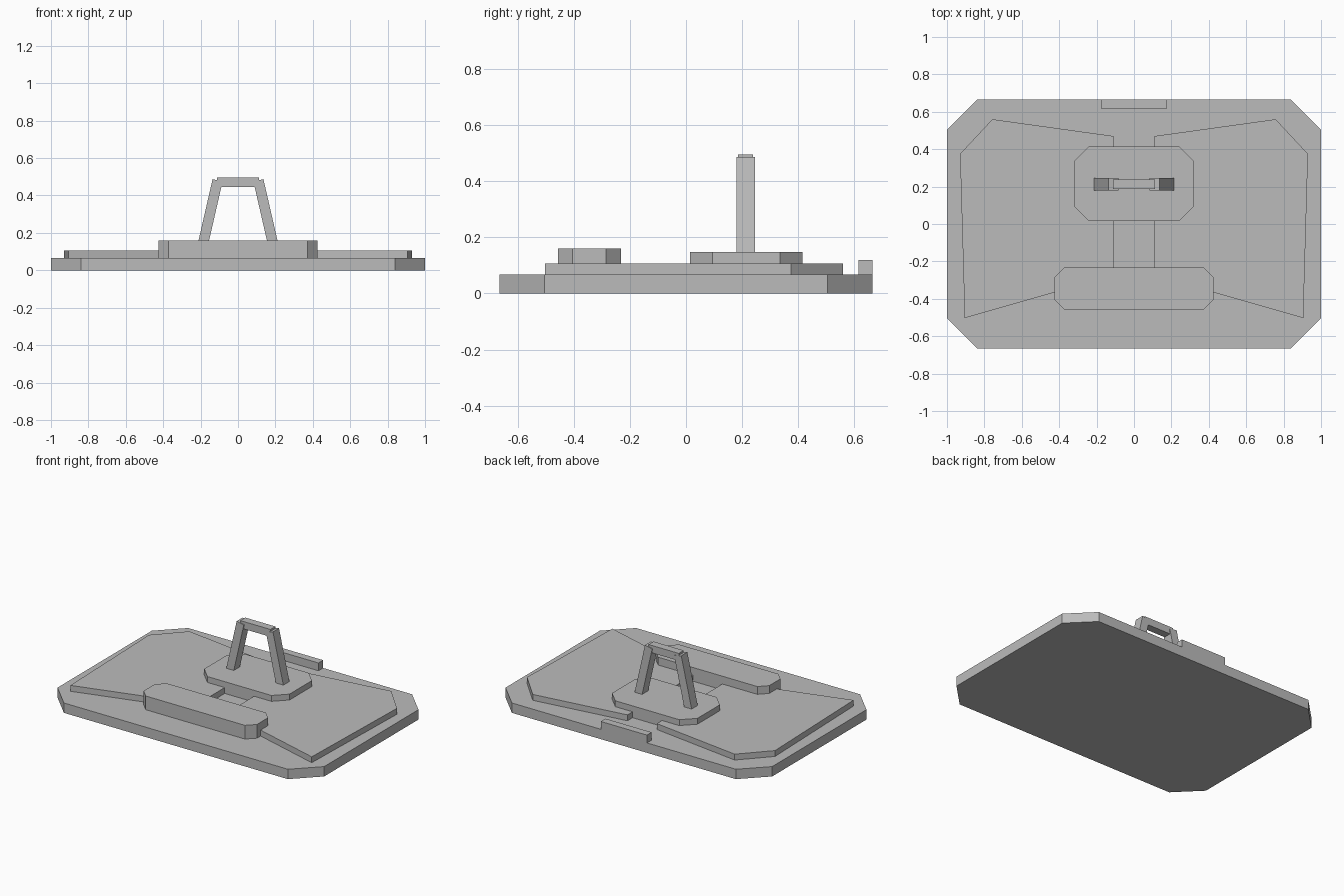
import bpy
import bmesh
from math import radians, sin, cos
from mathutils import Vector

cube = bpy.data.objects.get("Cube")
if cube:
    bpy.data.objects.remove(cube, do_unlink=True)

grey = bpy.data.materials.new("plain_grey")
grey.use_nodes = True
grey.diffuse_color = (0.5, 0.5, 0.5, 1)
grey.node_tree.nodes["Principled BSDF"].inputs["Base Color"].default_value = (0.5, 0.5, 0.5, 1)


def prism(name, points, direction):
    """Extrude a flat polygon of 3D points along a direction."""
    bm = bmesh.new()
    face = bm.faces.new([bm.verts.new(p) for p in points])
    new = bmesh.ops.extrude_face_region(bm, geom=[face])["geom"]
    bmesh.ops.translate(bm, vec=direction,
                        verts=[v for v in new if isinstance(v, bmesh.types.BMVert)])
    bmesh.ops.recalc_face_normals(bm, faces=bm.faces)
    mesh = bpy.data.meshes.new(name)
    bm.to_mesh(mesh)
    bm.free()
    mesh.materials.append(grey)
    obj = bpy.data.objects.new(name, mesh)
    bpy.context.collection.objects.link(obj)
    return obj


def plate(name, outline, z0, z1):
    return prism(name, [(x, y, z0) for x, y in outline], (0, 0, z1 - z0))


def octagon(hx, y0, y1, c):
    """Rectangle with its four corners cut by c."""
    right = [(hx - c, y0), (hx, y0 + c), (hx, y1 - c), (hx - c, y1)]
    return right + [(-x, y) for x, y in reversed(right)]


def box(name, hx, y0, y1, z0, z1):
    return plate(name, [(-hx, y0), (hx, y0), (hx, y1), (-hx, y1)], z0, z1)


BASE_TOP = 0.067

# Base, front block and pedestal
plate("base", octagon(1.0, -0.665, 0.665, 0.16), 0, BASE_TOP)
plate("front_block", octagon(0.425, -0.457, -0.232, 0.053), BASE_TOP, 0.16)
plate("pedestal", octagon(0.32, 0.015, 0.415, 0.08), BASE_TOP, 0.147)

# Back strip
box("back_strip", 0.173, 0.615, 0.665, BASE_TOP, 0.12)

# Side panels and leaning handle legs
panel = [(0.11, 0.47), (0.757, 0.56), (0.93, 0.375), (0.905, -0.503), (0.11, -0.275)]
tilt = radians(12.9)
top = Vector((0.136, 0.18, 0.487))
across = Vector((-cos(tilt), 0, -sin(tilt))) * 0.055
down = Vector((sin(tilt), 0, -cos(tilt))) * 0.355
leg = [top, top + across, top + across + down, top + down]
for side, s in (("left", 1), ("right", -1)):
    plate(side + "_panel", [(s * x, y) for x, y in panel], BASE_TOP, 0.107)
    prism(side + "_handle_leg", [(s * p.x, p.y, p.z) for p in leg], (0, 0.065, 0))

# Handle crossbar
box("handle_bar", 0.113, 0.186, 0.239, 0.445, 0.495)
